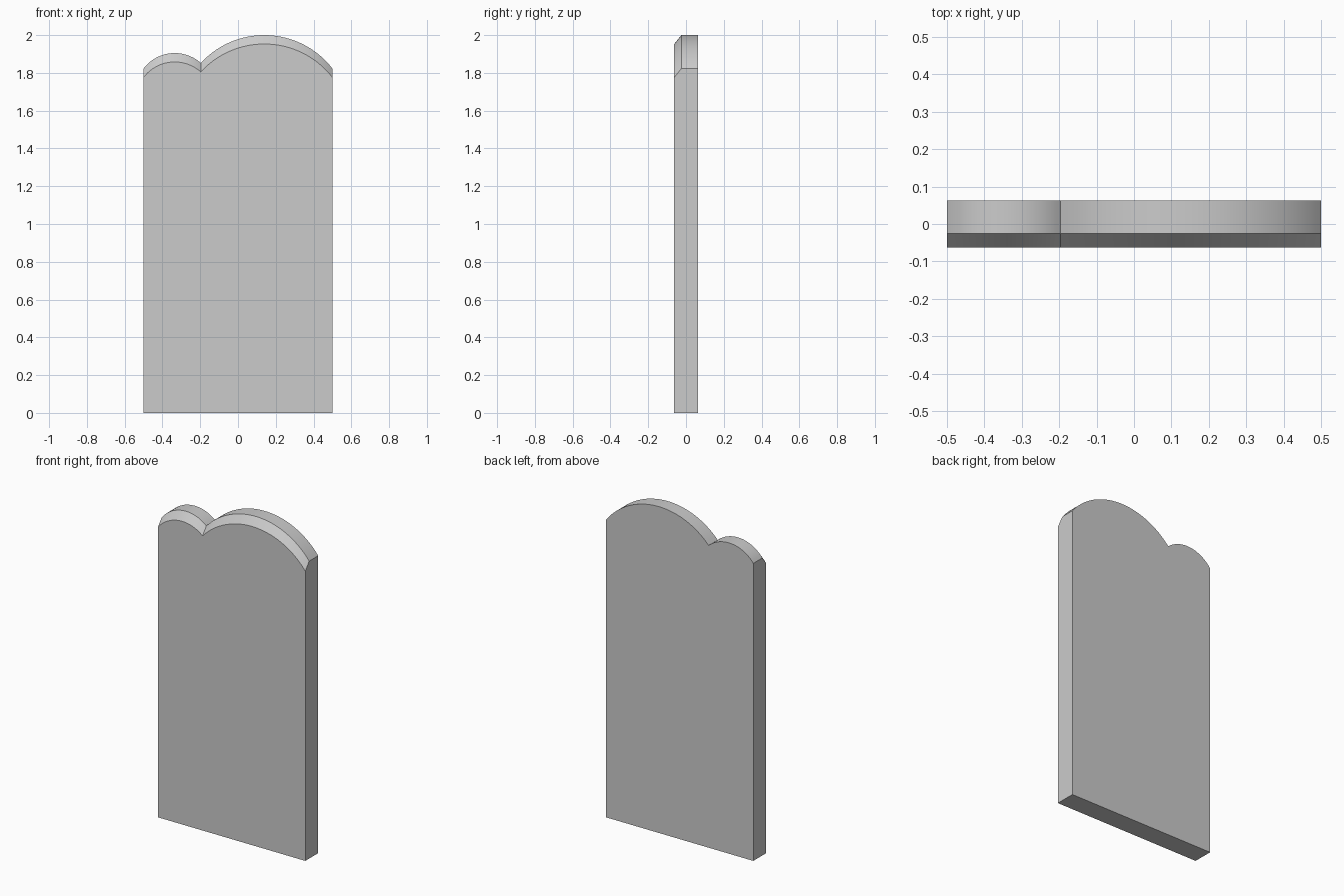
import bpy, bmesh, math

if "Cube" in bpy.data.objects:
    bpy.data.objects.remove(bpy.data.objects["Cube"])

X, Y = 0.5, 0.0625       # half width, half thickness
CHAMFER_Y, DROP = -0.025, 0.047


def arc(x0, x1, cx, top, r, n):
    """Points of a circular hump whose highest point is (cx, top)."""
    a0 = math.asin((x0 - cx) / r)
    a1 = math.asin((x1 - cx) / r)
    pts = []
    for i in range(n + 1):
        a = a0 + (a1 - a0) * i / n
        pts.append((cx + r * math.sin(a), top - r + r * math.cos(a)))
    return pts


# Top edge: small hump on the left, large hump on the right
crown = arc(-X, -0.197, -0.335, 1.905, 0.207, 20)[:-1] + arc(-0.197, X, 0.139, 2.0, 0.456, 36)

bm = bmesh.new()
front = [bm.verts.new((x, -Y, z - DROP)) for x, z in crown]
ridge = [bm.verts.new((x, CHAMFER_Y, z)) for x, z in crown]
back = [bm.verts.new((x, Y, z)) for x, z in crown]
fl, fr, bl, br = [bm.verts.new((x, y, 0)) for y in (-Y, Y) for x in (-X, X)]

# Sloped front lip and rounded top surface
for a, b in ((front, ridge), (ridge, back)):
    for i in range(len(crown) - 1):
        bm.faces.new((a[i], a[i + 1], b[i + 1], b[i]))

# Front, back, sides and base
bm.faces.new([fl, fr] + front[::-1])
bm.faces.new([bl, br] + back[::-1])
bm.faces.new((fl, front[0], ridge[0], back[0], bl))
bm.faces.new((fr, front[-1], ridge[-1], back[-1], br))
bm.faces.new((fl, fr, br, bl))
bmesh.ops.recalc_face_normals(bm, faces=bm.faces)

mesh = bpy.data.meshes.new("double_arch_slab")
bm.to_mesh(mesh)
bm.free()
slab = bpy.data.objects.new("double_arch_slab", mesh)
bpy.context.collection.objects.link(slab)
bpy.context.view_layer.objects.active = slab
slab.select_set(True)
bpy.ops.object.shade_smooth_by_angle(angle=math.radians(25))
